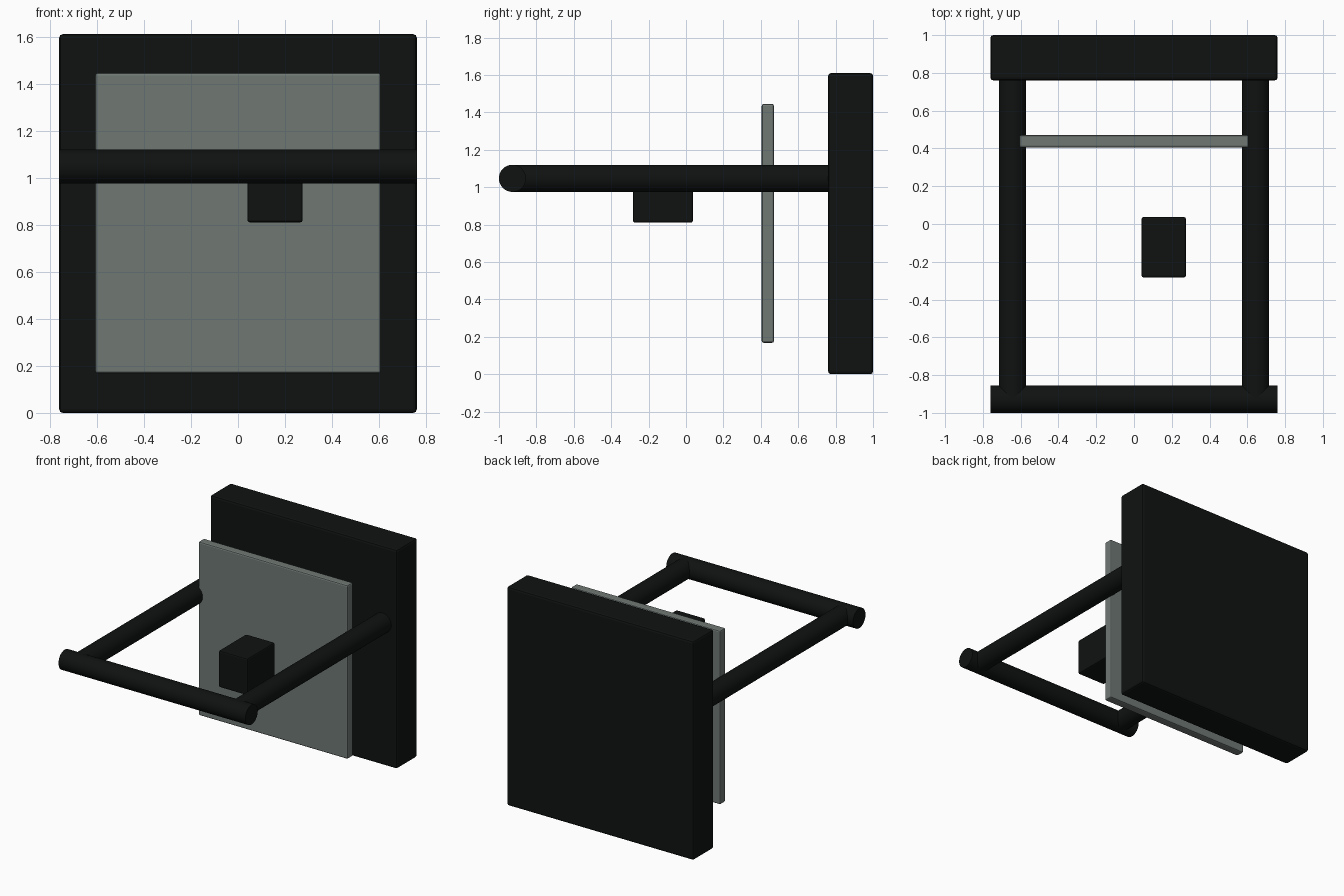
import bpy
import math

if "Cube" in bpy.data.objects:
    bpy.data.objects.remove(bpy.data.objects["Cube"])


def material(name, color):
    m = bpy.data.materials.new(name)
    m.diffuse_color = color
    m.use_nodes = True
    m.node_tree.nodes["Principled BSDF"].inputs["Base Color"].default_value = m.diffuse_color
    return m


black = material("black", (0.005, 0.006, 0.006, 1))
smoked = material("smoked_grey", (0.16, 0.19, 0.175, 1))


def box(name, x, y, z, mat, bevel):
    """Bevelled box given by its (min, max) extents."""
    ext = (x, y, z)
    bpy.ops.mesh.primitive_cube_add(size=1, location=[(a + b) / 2 for a, b in ext])
    ob = bpy.context.object
    ob.name = name
    ob.scale = [b - a for a, b in ext]
    bpy.ops.object.transform_apply(location=False, rotation=False, scale=True)
    ob.data.materials.append(mat)
    mod = ob.modifiers.new("soft_edges", 'BEVEL')
    mod.width = bevel
    mod.segments = 2
    return ob


def bar(name, centre, length, rotation):
    """Round bar with flat ends."""
    bpy.ops.mesh.primitive_cylinder_add(vertices=32, radius=0.0725, depth=length,
                                        location=centre, rotation=rotation)
    ob = bpy.context.object
    ob.name = name
    ob.data.materials.append(black)
    bpy.ops.object.shade_smooth_by_angle(angle=math.radians(40))
    return ob


# Rear slab, floating plate and small block
box("back_panel", (-0.76, 0.76), (0.76, 1.0), (0, 1.61), black, 0.015)
box("front_plate", (-0.607, 0.607), (0.405, 0.47), (0.168, 1.445), smoked, 0.01)
box("small_block", (0.04, 0.275), (-0.283, 0.037), (0.81, 1.08), black, 0.01)

# Tubular frame reaching forward from the slab
Q = math.pi / 2
bar_z = 1.047
front_y, back_y = -0.928, 0.78
bar("front_bar", (0, front_y, bar_z), 1.52, (0, Q, 0))
for side, name in ((-1, "left_bar"), (1, "right_bar")):
    bar(name, (side * 0.643, (front_y + back_y) / 2, bar_z), back_y - front_y, (Q, 0, 0))
